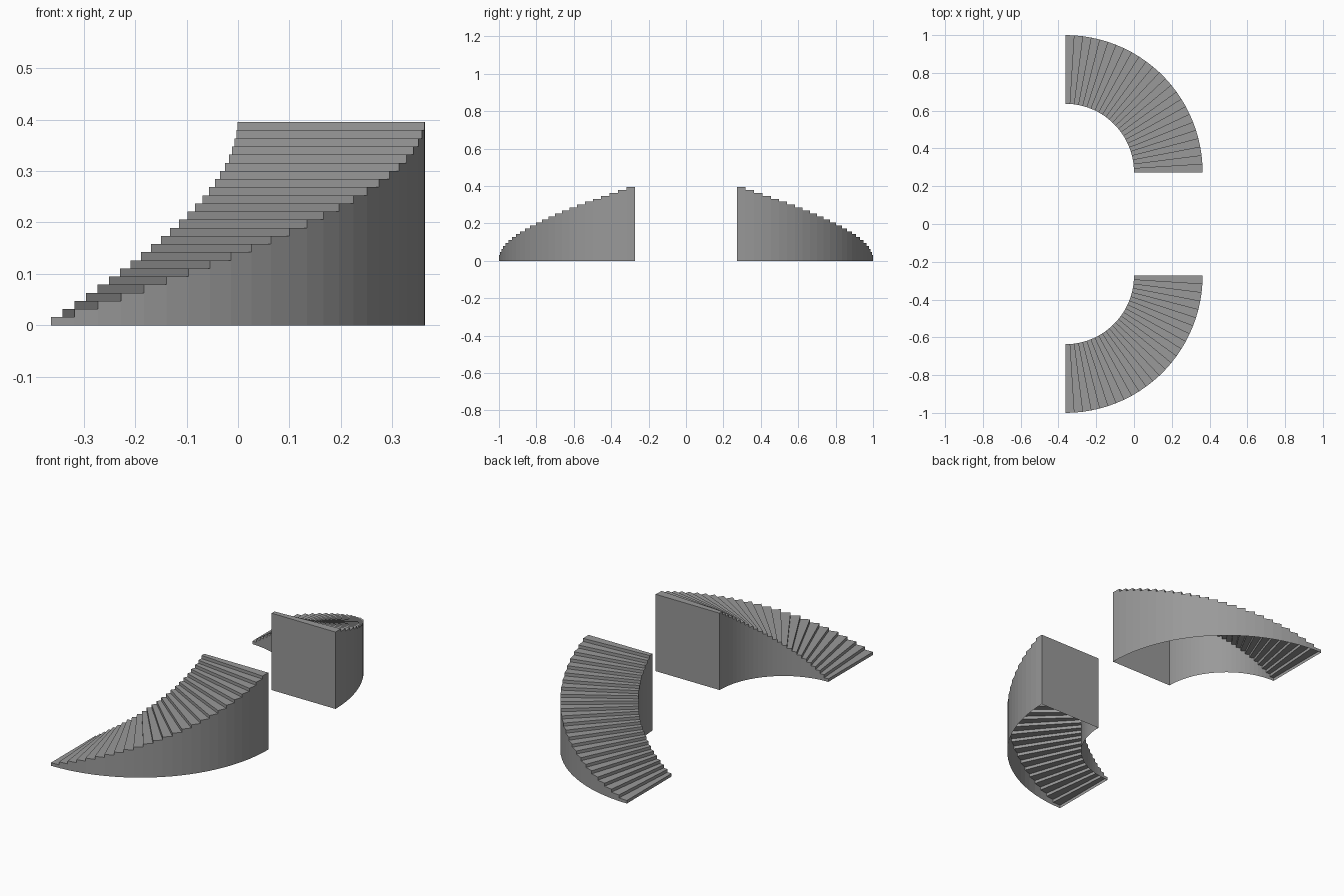
import bpy
import bmesh
from math import sin, cos, pi

STEPS = 25
HEIGHT = 0.395
INNER, OUTER = 0.3635, 0.727
CENTRE_X, CENTRE_Y = -0.3635, 0.273

cube = bpy.data.objects.get("Cube")
if cube:
    bpy.data.objects.remove(cube, do_unlink=True)

stone = bpy.data.materials.new("grey stone")
stone.use_nodes = True
GREY = (0.32, 0.32, 0.32, 1)
stone.diffuse_color = GREY
stone.node_tree.nodes["Principled BSDF"].inputs["Base Color"].default_value = GREY


def curved_stair(name, side):
    """Quarter-turn stair shell, open underneath; side is -1 front, 1 back."""
    bm = bmesh.new()
    rise = HEIGHT / STEPS
    cache = {}

    def vert(radius, turn, level):
        key = (radius, turn, level)
        if key not in cache:
            angle = turn / STEPS * pi / 2
            cache[key] = bm.verts.new((CENTRE_X + radius * sin(angle),
                                       side * (CENTRE_Y + radius * cos(angle)),
                                       level * rise))
        return cache[key]

    def face(*corners):
        # Reverse the winding on the front stair so normals point outwards
        verts = [vert(*c) for c in corners]
        bm.faces.new(verts if side > 0 else verts[::-1])

    for i in range(STEPS):
        top = i + 1
        # Riser and tread
        face((INNER, i, i), (INNER, i, top), (OUTER, i, top), (OUTER, i, i))
        face((INNER, i, top), (INNER, top, top), (OUTER, top, top), (OUTER, i, top))
        # Side walls, sharing the corner where the previous tread meets the riser
        for radius in (INNER, OUTER):
            wall = [(radius, i, 0), (radius, i, top), (radius, top, top), (radius, top, 0)]
            if i > 0:
                wall.insert(1, (radius, i, i))
            face(*(wall if radius == OUTER else wall[::-1]))
    # Tall end wall
    face((INNER, STEPS, 0), (OUTER, STEPS, 0), (OUTER, STEPS, STEPS), (INNER, STEPS, STEPS))

    mesh = bpy.data.meshes.new(name)
    bm.to_mesh(mesh)
    bm.free()
    mesh.materials.append(stone)
    stair = bpy.data.objects.new(name, mesh)
    bpy.context.collection.objects.link(stair)


curved_stair("front_stair", -1)
curved_stair("back_stair", 1)
